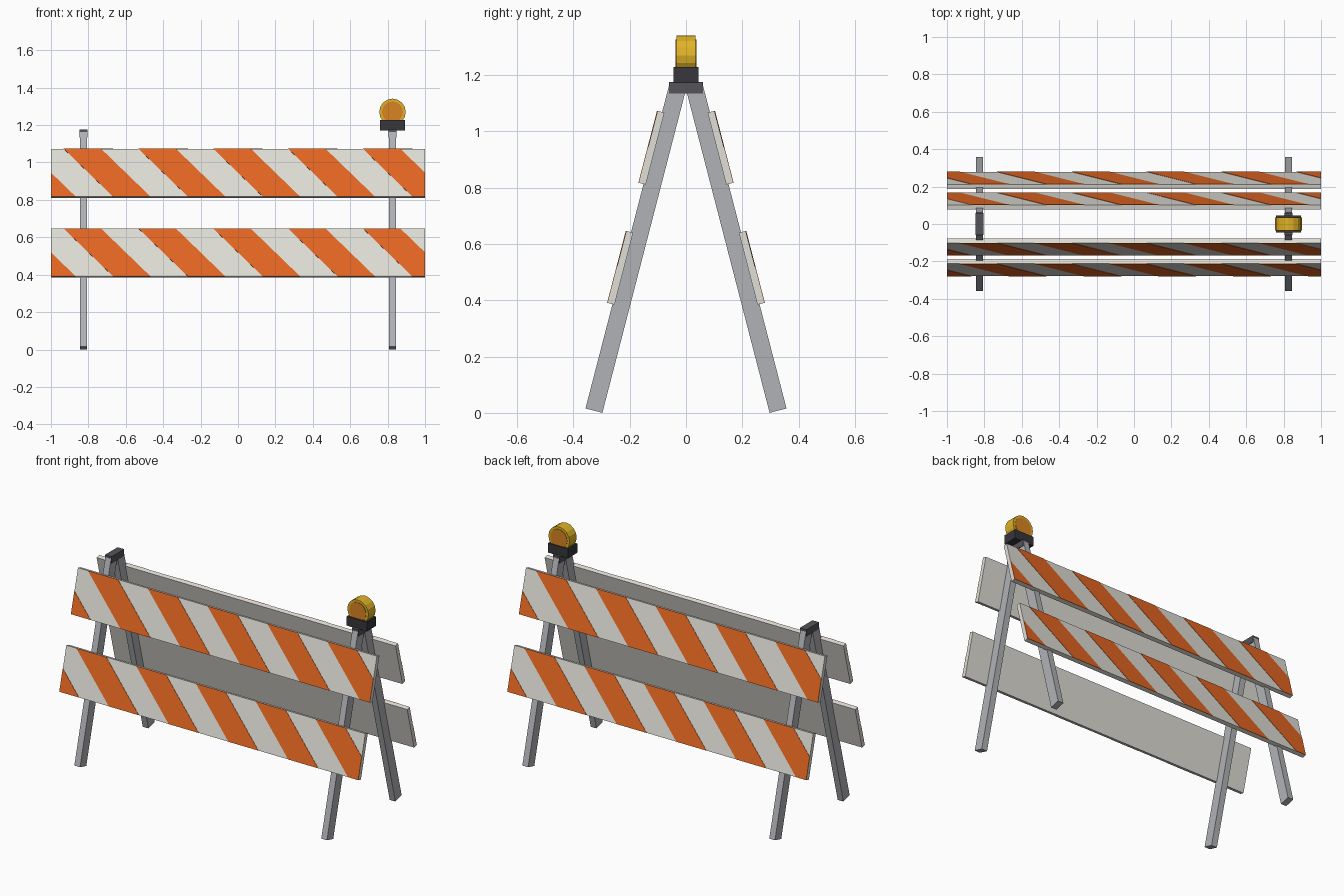
import bpy, bmesh, math
from mathutils import Matrix, Vector

if "Cube" in bpy.data.objects:
    bpy.data.objects.remove(bpy.data.objects["Cube"])

TILT = math.radians(14.5)          # lean of each side frame
LEG_X = 0.826
BOARD_H, BOARD_T = 0.264, 0.025


def material(name, rgb):
    m = bpy.data.materials.new(name)
    m.diffuse_color = (*rgb, 1)
    m.use_nodes = True
    m.node_tree.nodes["Principled BSDF"].inputs["Base Color"].default_value = m.diffuse_color
    return m


WHITE = material("board white", (0.75, 0.74, 0.68))
ORANGE = material("stripe orange", (0.78, 0.135, 0.016))
STEEL = material("steel grey", (0.44, 0.45, 0.47))
CAP = material("cap dark grey", (0.09, 0.09, 0.10))
BLACK = material("battery black", (0.038, 0.038, 0.045))
YELLOW = material("lamp yellow", (0.75, 0.45, 0.02))
AMBER = material("lens amber", (0.70, 0.23, 0.016))


def finish(name, bm, mat, matrix=Matrix()):
    bmesh.ops.recalc_face_normals(bm, faces=bm.faces[:])
    bm.transform(matrix)
    me = bpy.data.meshes.new(name)
    bm.to_mesh(me)
    bm.free()
    me.materials.append(mat)
    ob = bpy.data.objects.new(name, me)
    bpy.context.collection.objects.link(ob)
    return ob


def box(name, size, mat, matrix):
    bm = bmesh.new()
    bmesh.ops.create_cube(bm, size=1, matrix=Matrix.Diagonal((*size, 1)))
    return finish(name, bm, mat, matrix)


def disc(name, radius, depth, mat, center, sides=16):
    # cylinder lying along y
    bm = bmesh.new()
    bmesh.ops.create_cone(bm, cap_ends=True, segments=sides, radius1=radius,
                          radius2=radius, depth=depth)
    return finish(name, bm, mat, Matrix.Translation(center) @ Matrix.Rotation(math.pi / 2, 4, 'X'))


def stripes(name, matrix):
    # slanted plates on the outer (-y) face, trimmed at the board ends
    bm = bmesh.new()
    h = BOARD_H / 2
    y = -BOARD_T / 2 - 0.002
    for i in range(6):
        c = -1.1 + 0.4 * i
        pts = [(c - 0.1 - h, h), (c + 0.1 - h, h), (c + 0.1 + h, -h), (c - 0.1 + h, -h)]
        bm.faces.new([bm.verts.new((x, y, z)) for x, z in pts])
    for end in (-1, 1):
        bmesh.ops.bisect_plane(bm, geom=bm.verts[:] + bm.edges[:] + bm.faces[:],
                               plane_co=(end, 0, 0), plane_no=(end, 0, 0), clear_outer=True)
    ext = bmesh.ops.extrude_face_region(bm, geom=bm.faces[:])
    bmesh.ops.translate(bm, vec=(0, 0.004, 0),
                        verts=[g for g in ext["geom"] if isinstance(g, bmesh.types.BMVert)])
    return finish(name, bm, ORANGE, matrix)


# Two leaning sides, the back one turned half round
for side, turn in (("front", 0), ("back", math.pi)):
    spin = Matrix.Rotation(turn, 4, 'Z')
    lean = Matrix.Rotation(-TILT, 4, 'X')
    for level, y, z in (("upper", -0.122, 0.942), ("lower", -0.233, 0.5155)):
        m = spin @ Matrix.Translation((0, y, z)) @ lean
        box(f"{side}_{level}_board", (2, BOARD_T, BOARD_H), WHITE, m)
        stripes(f"{side}_{level}_stripes", m)
    for x in (-LEG_X, LEG_X):
        top, bottom = Vector((x, -0.0305, 1.155)), Vector((x, -0.327, 0.008))
        m = spin @ Matrix.Translation((top + bottom) / 2) @ lean
        box(f"{side}_leg", (0.038, 0.062, (top - bottom).length), STEEL, m)

# Hinge caps over the leg tops
for x in (-LEG_X, LEG_X):
    box("hinge_cap", (0.044, 0.12, 0.042), CAP, Matrix.Translation((x, 0, 1.155)))

# Warning lamp on the right post
box("lamp_battery_box", (0.134, 0.09, 0.056), BLACK, Matrix.Translation((LEG_X, 0, 1.2)))
disc("lamp_housing", 0.071, 0.068, YELLOW, (LEG_X, 0, 1.27))
for y in (-0.034, 0.034):
    disc("lamp_lens", 0.056, 0.005, AMBER, (LEG_X, y, 1.27))
